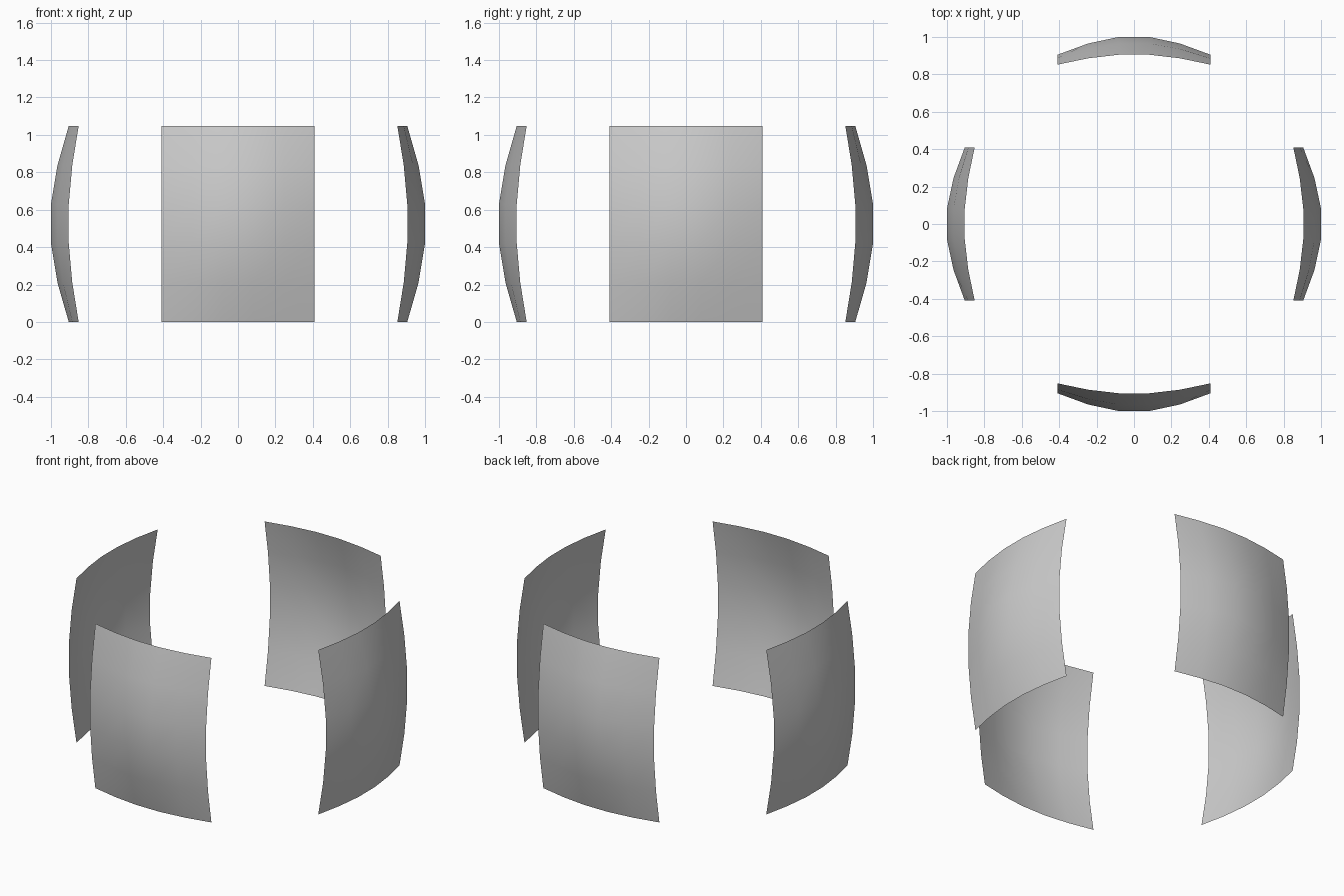
import bpy, bmesh, math
from mathutils import Matrix

if "Cube" in bpy.data.objects:
    bpy.data.objects.remove(bpy.data.objects["Cube"])

W, H, N = 0.409, 1.048, 5   # half width, height, segments each way
# Bulge of the panel by ring: edge, next, centre (mirrored both ways)
BULGE = [[0.852, 0.886, 0.905],
         [0.886, 0.936, 0.965],
         [0.905, 0.965, 1.000]]


def curved_panel(name, angle):
    """Thin double-curved sheet facing -y, turned around z."""
    bm = bmesh.new()
    rows = []
    for j in range(N + 1):
        row = []
        for i in range(N + 1):
            d = BULGE[min(i, N - i)][min(j, N - j)]
            row.append(bm.verts.new((-W + 2 * W * i / N, -d, H * j / N)))
        rows.append(row)
    for j in range(N):
        for i in range(N):
            f = bm.faces.new((rows[j][i], rows[j][i + 1],
                              rows[j + 1][i + 1], rows[j + 1][i]))
            f.smooth = True
    bm.transform(Matrix.Rotation(angle, 4, 'Z'))
    mesh = bpy.data.meshes.new(name)
    bm.to_mesh(mesh)
    bm.free()
    bpy.context.collection.objects.link(bpy.data.objects.new(name, mesh))


# Four identical panels around the centre
for k, side in enumerate(("front", "right", "back", "left")):
    curved_panel(side + "_panel", k * math.pi / 2)
